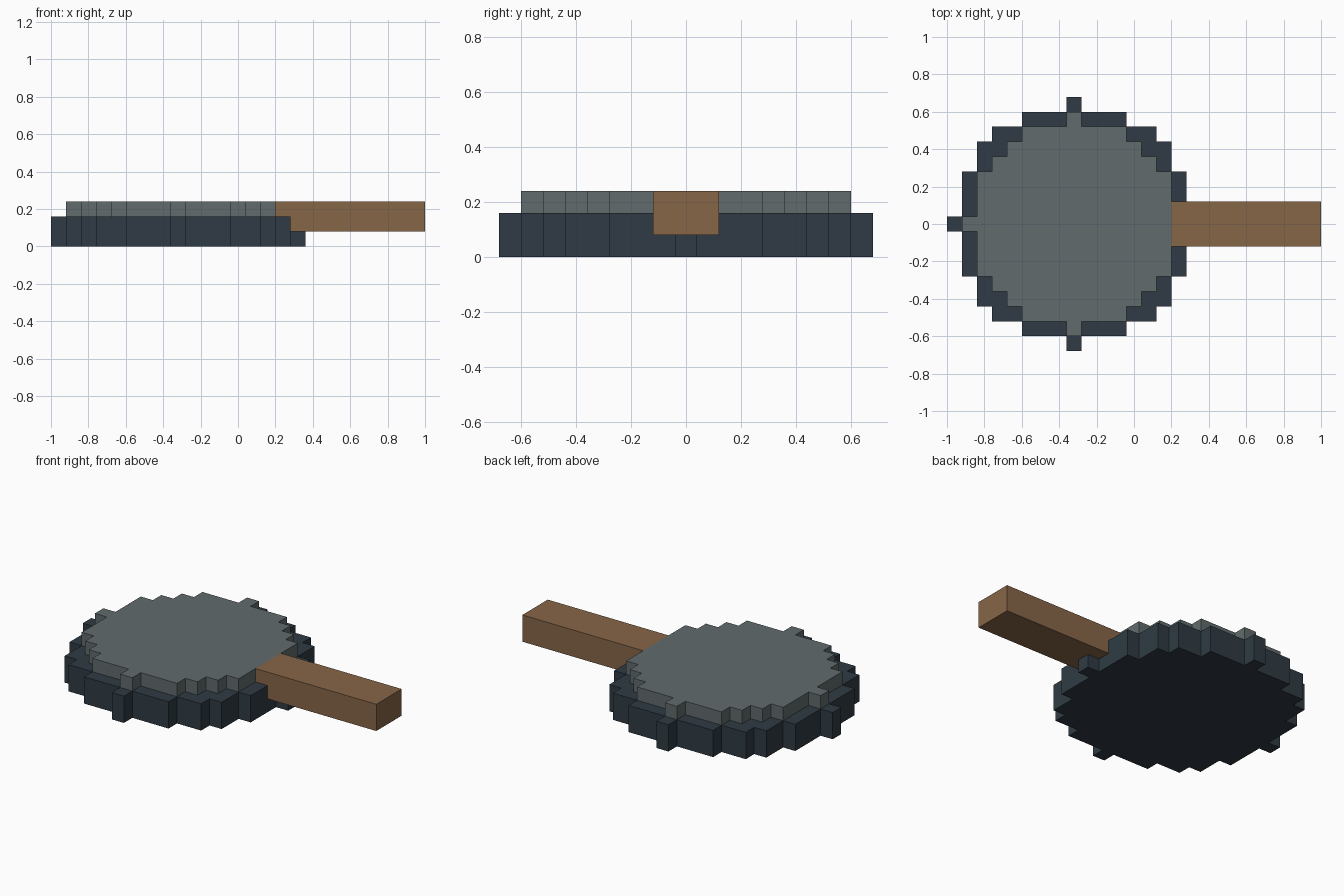
import bpy, bmesh
from mathutils import Vector

if "Cube" in bpy.data.objects:
    bpy.data.objects.remove(bpy.data.objects["Cube"])

U = 0.08       # block size
CX = -0.32     # disc centre along x


def disc(r, layer):
    return {(i, j, layer) for i in range(-r, r + 1) for j in range(-r, r + 1)
            if i * i + j * j <= r * r}


def block_part(name, cells, color):
    """Closed solid from the outer faces of a set of grid blocks."""
    bm = bmesh.new()
    for c in cells:
        for axis in range(3):
            for s in (-1, 1):
                n = list(c)
                n[axis] += s
                if tuple(n) in cells:
                    continue
                a, b = (axis + 1) % 3, (axis + 2) % 3
                ring = []
                for da, db in ((-1, -1), (1, -1), (1, 1), (-1, 1))[::s]:
                    p = Vector(c)
                    p[axis] += s / 2
                    p[a] += da / 2
                    p[b] += db / 2
                    ring.append(bm.verts.new((p.x * U + CX, p.y * U, (p.z + 0.5) * U)))
                bm.faces.new(ring)
    bmesh.ops.remove_doubles(bm, verts=bm.verts, dist=1e-4)
    bmesh.ops.dissolve_limit(bm, angle_limit=0.01, verts=bm.verts, edges=bm.edges)
    me = bpy.data.meshes.new(name)
    bm.to_mesh(me)
    bm.free()
    ob = bpy.data.objects.new(name, me)
    bpy.context.collection.objects.link(ob)
    mat = bpy.data.materials.new(name + "_color")
    mat.diffuse_color = (*color, 1)
    mat.use_nodes = True
    mat.node_tree.nodes["Principled BSDF"].inputs["Base Color"].default_value = mat.diffuse_color
    me.materials.append(mat)


# Handle bar, let into the upper two layers of the disc
handle = {(i, j, k) for i in range(7, 17) for j in (-1, 0, 1) for k in (1, 2)}
block_part("handle", handle, (0.245, 0.133, 0.065))

# Dark pan body, two layers thick
block_part("pan_body", (disc(8, 0) | disc(8, 1)) - handle, (0.029, 0.044, 0.058))

# Lighter cooking surface on top
block_part("pan_top", disc(7, 2) - handle, (0.12, 0.147, 0.153))
